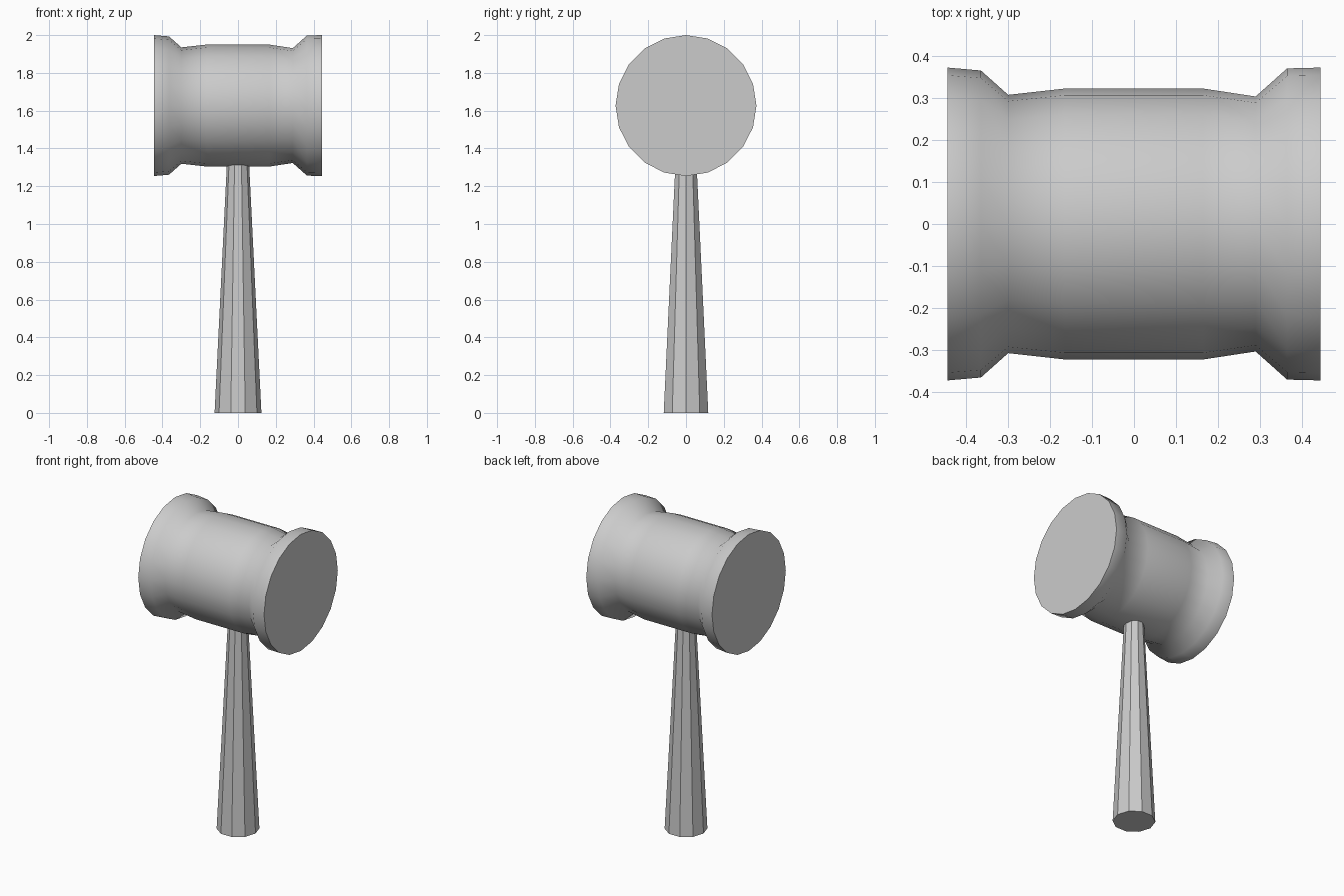
import bpy, bmesh
from math import cos, sin, pi, radians
from mathutils import Matrix

if "Cube" in bpy.data.objects:
    bpy.data.objects.remove(bpy.data.objects["Cube"])


def lathe(name, profile, sides, matrix):
    """Closed solid turned around local z from (height, radius) pairs."""
    bm = bmesh.new()
    rings = [[bm.verts.new((r * cos(2 * pi * i / sides), r * sin(2 * pi * i / sides), h))
              for i in range(sides)] for h, r in profile]
    for a, b in zip(rings, rings[1:]):
        for i in range(sides):
            j = (i + 1) % sides
            bm.faces.new((a[i], a[j], b[j], b[i]))
    bm.faces.new(rings[0][::-1])
    bm.faces.new(rings[-1])
    bm.transform(matrix)
    bmesh.ops.recalc_face_normals(bm, faces=bm.faces)
    mesh = bpy.data.meshes.new(name)
    bm.to_mesh(mesh)
    bm.free()
    obj = bpy.data.objects.new(name, mesh)
    bpy.context.collection.objects.link(obj)
    return obj


# Handle: flat-faced, ten-sided taper running just into the head
lathe("handle", [(0, 0.124), (1.335, 0.058)], 10, Matrix.Identity(4))

# Head: smooth turned barrel with flared striking ends, lying along x
head_profile = [(-0.445, 0.373), (-0.365, 0.366), (-0.30, 0.308), (-0.165, 0.323),
                (0.165, 0.323), (0.29, 0.304), (0.365, 0.371), (0.445, 0.373)]
head = lathe("mallet_head", head_profile, 20,
             Matrix.Translation((0, 0, 1.627)) @ Matrix.Rotation(pi / 2, 4, 'Y'))
bpy.context.view_layer.objects.active = head
head.select_set(True)
bpy.ops.object.shade_smooth_by_angle(angle=radians(60))
